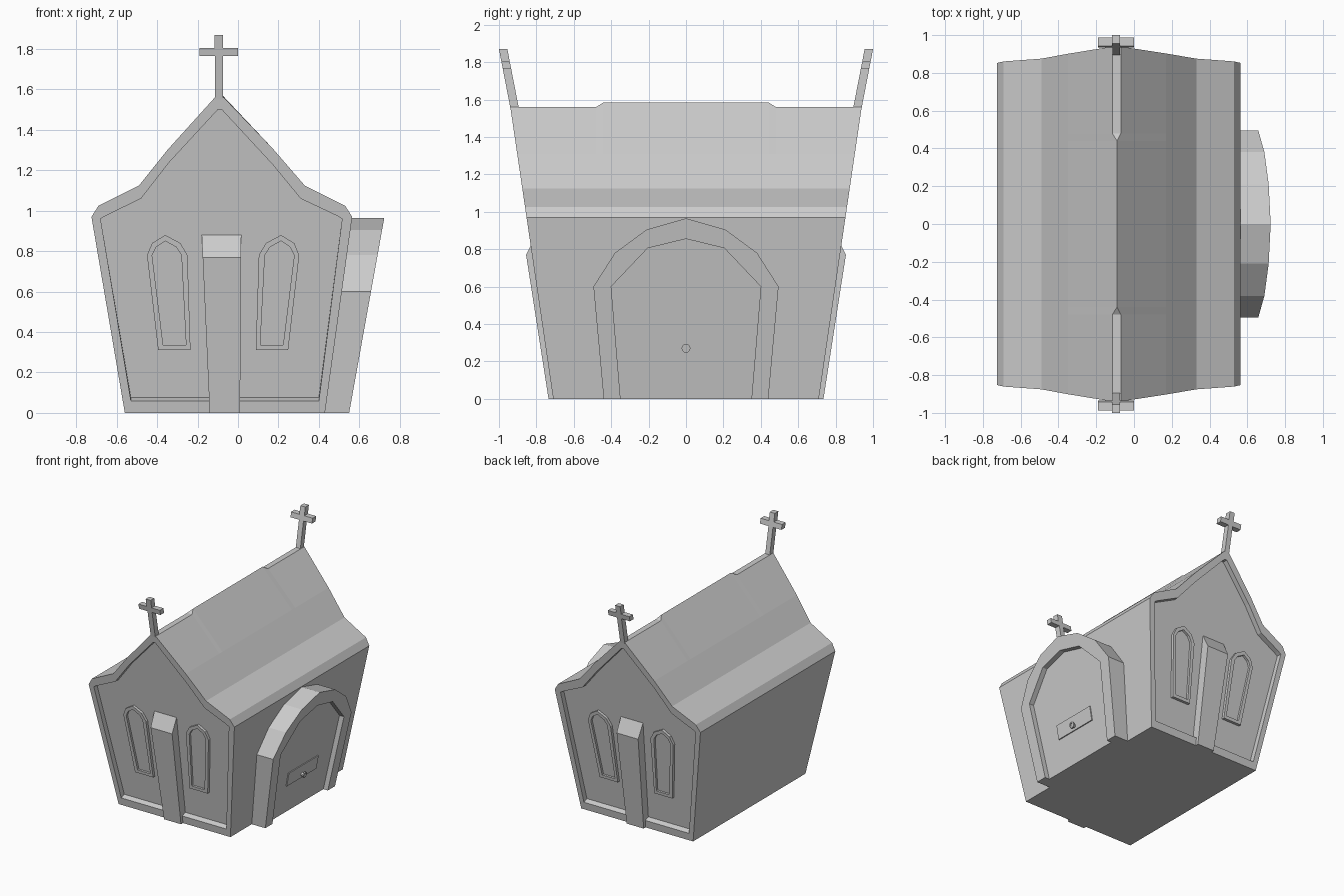
import bpy
import bmesh
from math import cos, sin, pi

old = bpy.data.objects.get("Cube")
if old:
    bpy.data.objects.remove(old, do_unlink=True)

stone = bpy.data.materials.new("plain_grey")
stone.use_nodes = True
grey = (0.6, 0.6, 0.6, 1)
stone.diffuse_color = grey
stone.node_tree.nodes["Principled BSDF"].inputs["Base Color"].default_value = grey

MID = -0.09  # x of the ridge


def loft(name, rings, closed=True, caps=(True, True)):
    """Skin equal-length rings of points; an open loft gets one flat base."""
    bm = bmesh.new()
    rows = [[bm.verts.new(p) for p in ring] for ring in rings]
    n = len(rows[0])
    for a, b in zip(rows, rows[1:]):
        for i in range(n if closed else n - 1):
            j = (i + 1) % n
            bm.faces.new((a[i], a[j], b[j], b[i]))
    if caps[0]:
        bm.faces.new(rows[0])
    if caps[1]:
        bm.faces.new(rows[-1])
    if not closed:
        bm.faces.new([r[0] for r in rows] + [r[-1] for r in reversed(rows)])
    bmesh.ops.remove_doubles(bm, verts=bm.verts, dist=0.0005)
    bmesh.ops.recalc_face_normals(bm, faces=bm.faces)
    mesh = bpy.data.meshes.new(name)
    bm.to_mesh(mesh)
    bm.free()
    mesh.materials.append(stone)
    obj = bpy.data.objects.new(name, mesh)
    bpy.context.collection.objects.link(obj)
    return obj


def wall_y(z, offset=0.0):
    """Outward-leaning gable wall."""
    return 0.71 + 0.147 * z + offset


def on_gable(profile, side, offset):
    return [(x, side * wall_y(z, offset), z) for x, z in profile]


def on_door(profile, base, slope):
    return [(base + slope * z, y, z) for y, z in profile]


# Gable outline, its rim and the raised middle of the roof
outline = [(-0.56, 0), (-0.725, 0.97), (-0.69, 1.025), (-0.49, 1.125),
           (-0.35, 1.3), (-0.115, 1.56), (-0.07, 1.56), (0.17, 1.31),
           (0.33, 1.125), (0.53, 1.025), (0.565, 0.97), (0.43, 0)]
rim = [(-0.53, 0.06), (-0.68, 0.96), (-0.655, 0.975), (-0.48, 1.06),
       (-0.34, 1.24), (-0.1, 1.5), (-0.08, 1.5), (0.17, 1.23),
       (0.31, 1.06), (0.49, 0.975), (0.515, 0.96), (0.4, 0.06)]
panel = [(x, z + 0.015 if z < 0.1 else z) for x, z in rim]
crown = list(outline)
crown[5] = crown[6] = (MID, 1.585)

body = []
for side in (-1, 1):
    half = [on_gable(panel, side, -0.04), on_gable(rim, side, 0),
            on_gable(outline, side, 0),
            [(x, side * 0.48, z) for x, z in outline],
            [(x, side * 0.44, z) for x, z in crown]]
    body += half if side < 0 else half[::-1]
loft("chapel_body", body)

# Pointed window outlines, left one
frame_out = [(-0.395, 0.31), (-0.235, 0.31), (-0.25, 0.78), (-0.285, 0.84),
             (-0.36, 0.88), (-0.425, 0.84), (-0.45, 0.78)]
frame_in = [(-0.37, 0.335), (-0.257, 0.335), (-0.28, 0.78), (-0.305, 0.82),
            (-0.36, 0.85), (-0.405, 0.82), (-0.425, 0.78)]


def mirrored(profile):
    return [(-0.147 - x, z) for x, z in profile]


# Cross outline, flaring slightly to the top
half_cross = [(0.02, 1.55), (0.02, 1.765), (0.095, 1.765), (0.095, 1.805),
              (0.022, 1.805), (0.022, 1.87)]
cross = [(MID - 0.005 + x, z) for x, z in half_cross]
cross += [(MID - 0.005 - x, z) for x, z in reversed(half_cross)]

buttress = [(0.6, 0), (0.735, 0), (0.855, 0.77), (0.8, 0.88), (0.6, 0.88)]

for side, label in ((-1, "front"), (1, "back")):
    # Windows
    for hand, flip in (("right", list), ("left", mirrored)):
        o, i = flip(frame_out), flip(frame_in)
        loft(f"{label}_{hand}_window",
             [on_gable(o, side, -0.045), on_gable(o, side, -0.018),
              on_gable(i, side, -0.018), on_gable(i, side, -0.036)],
             caps=(False, True))
    # Buttress with a sloping cap
    loft(f"{label}_buttress",
         [[(-0.14 - 0.045 * z, side * y, z) for y, z in buttress],
          [(0.01 + 0.007 * z, side * y, z) for y, z in buttress]])
    # Gable cross, leaning with the wall
    loft(f"{label}_cross",
         [[(x, side * (0.94 + 0.194 * (z - 1.56) - depth), z) for x, z in cross]
          for depth in (0, 0.045)])


def arch(half):
    """Mirror a half arch that ends at its apex."""
    return half + [(-y, z) for y, z in reversed(half[:-1])]


# Arched doorway with a sunken door
arch_out = arch([(-0.44, 0), (-0.495, 0.6), (-0.38, 0.78), (-0.21, 0.905), (0, 0.965)])
arch_in = arch([(-0.35, 0), (-0.4, 0.6), (-0.305, 0.7), (-0.205, 0.805), (0, 0.855)])
loft("doorway",
     [on_door(arch_out, 0.425, 0.134), on_door(arch_out, 0.55, 0.18),
      on_door(arch_in, 0.55, 0.18), on_door(arch_in, 0.51, 0.18)],
     closed=False, caps=(False, True))

# Door plate and ring handle
plate = [(-0.185, 0.24), (0.19, 0.24), (0.19, 0.35), (-0.185, 0.35)]
loft("door_plate", [on_door(plate, 0.508, 0.18), on_door(plate, 0.518, 0.18)])


def circle(radius):
    return [(radius * cos(k * pi / 6), 0.27 + radius * sin(k * pi / 6)) for k in range(12)]


loft("door_handle",
     [on_door(circle(r), x, 0.18)
      for r, x in ((0.014, 0.515), (0.014, 0.53), (0.024, 0.535),
                   (0.024, 0.545), (0.015, 0.545), (0.015, 0.538))])
